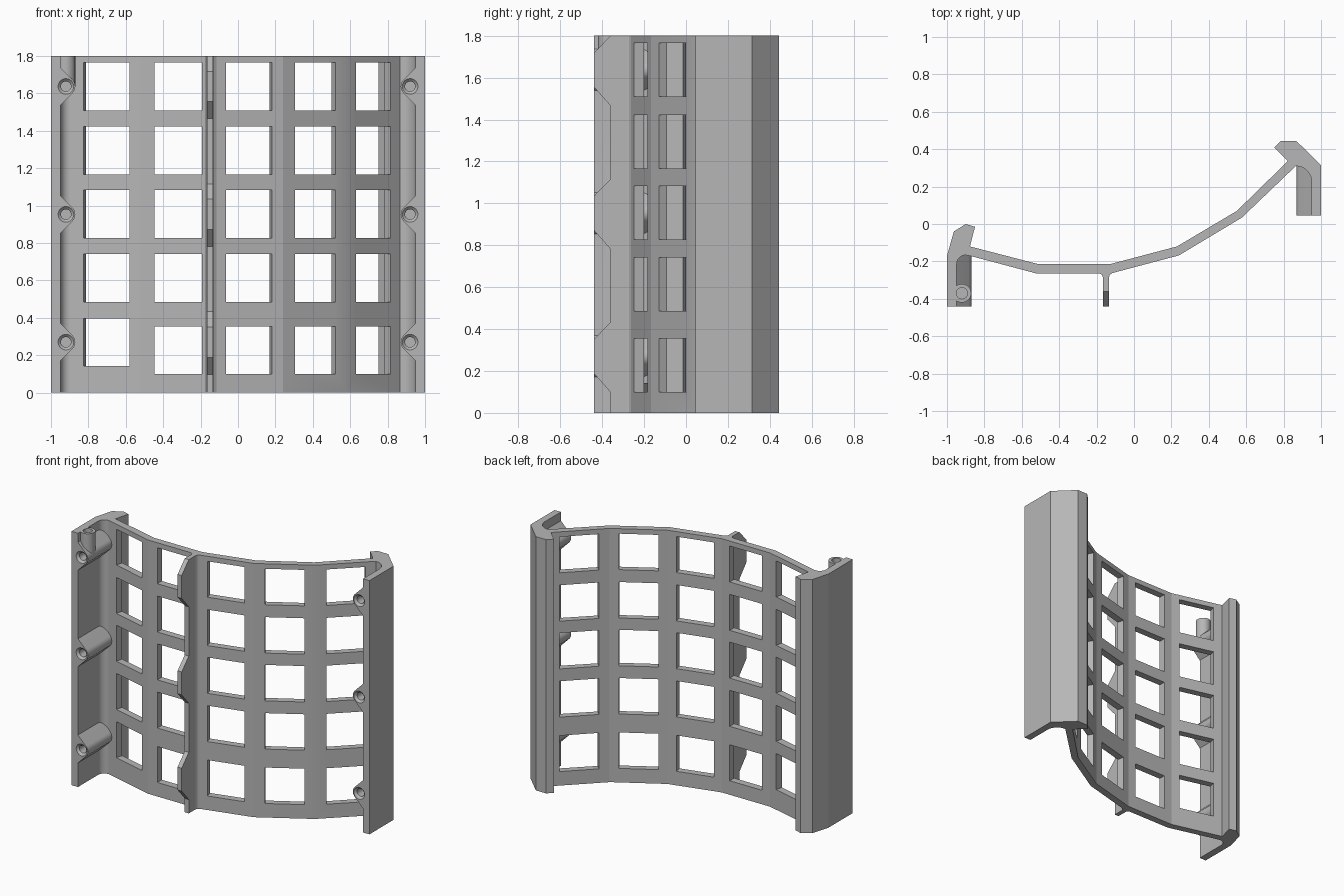
import bpy, bmesh
from math import sin, cos, pi, radians, atan2
from mathutils import Matrix, Vector

if "Cube" in bpy.data.objects:
    bpy.data.objects.remove(bpy.data.objects["Cube"], do_unlink=True)

HEIGHT = 1.8
LEVELS = (0.27, 0.953, 1.637)      # heights of the screw bosses and rib teeth

grey = bpy.data.materials.new("plain grey")
grey.use_nodes = True
grey.diffuse_color = (0.47, 0.47, 0.47, 1)
grey.node_tree.nodes["Principled BSDF"].inputs["Base Color"].default_value = grey.diffuse_color


def arc(cx, cy, r, a0, a1, n=8):
    angles = [radians(a0 + (a1 - a0) * i / n) for i in range(n + 1)]
    return [(cx + r * cos(a), cy + r * sin(a)) for a in angles]


def prism(bm, points, offset):
    """Extrude a closed outline of 3D points along an offset."""
    face = bm.faces.new([bm.verts.new(p) for p in points])
    top = bmesh.ops.extrude_face_region(bm, geom=[face])["geom"]
    verts = [v for v in top if isinstance(v, bmesh.types.BMVert)]
    bmesh.ops.translate(bm, verts=verts, vec=offset)


def turned(bm, profile, matrix, n=24):
    """Solid of revolution about local z from (radius, height) pairs."""
    rings = [[bm.verts.new(matrix @ Vector((r * cos(2 * pi * i / n), r * sin(2 * pi * i / n), h)))
              for i in range(n)] for r, h in profile]
    for low, high in zip(rings, rings[1:]):
        for i in range(n):
            j = (i + 1) % n
            bm.faces.new((low[i], low[j], high[j], high[i]))
    bm.faces.new(rings[0][::-1])
    bm.faces.new(rings[-1])


def finish(name, bm):
    bmesh.ops.recalc_face_normals(bm, faces=bm.faces[:])
    mesh = bpy.data.meshes.new(name)
    bm.to_mesh(mesh)
    bm.free()
    mesh.materials.append(grey)
    obj = bpy.data.objects.new(name, mesh)
    bpy.context.collection.objects.link(obj)
    return obj


def cut(obj, cutter):
    mod = obj.modifiers.new("cut", "BOOLEAN")
    mod.operation = "DIFFERENCE"
    mod.solver = "EXACT"
    mod.object = cutter
    bpy.context.view_layer.update()
    graph = bpy.context.evaluated_depsgraph_get()
    mesh = bpy.data.meshes.new_from_object(obj.evaluated_get(graph))
    obj.modifiers.clear()
    obj.data = mesh


def smooth(obj, angle):
    bpy.ops.object.select_all(action="DESELECT")
    obj.select_set(True)
    bpy.context.view_layer.objects.active = obj
    bpy.ops.object.shade_smooth_by_angle(angle=radians(angle))


# Curved panel with end walls, hooked lips and rib base, one extruded outline
front = [(-0.52, -0.265), (-0.185, -0.265), (-0.171, -0.272), (-0.166, -0.285), (-0.166, -0.36),
         (-0.134, -0.36), (-0.134, -0.285), (-0.129, -0.272), (-0.115, -0.262),
         (0.24, -0.168), (0.578, 0.035)]
back = [(0.55, 0.07), (0.23, -0.12), (-0.13, -0.215), (-0.51, -0.215)]
right_end = [(0.95, 0.045), (1, 0.045), (1, 0.315), (0.867, 0.445), (0.786, 0.445),
             (0.75, 0.41), (0.823, 0.337)]
left_end = [(-0.877, -0.12), (-0.85, -0.015), (-0.9, 0), (-0.963, -0.04), (-1, -0.17),
            (-1, -0.44), (-0.948, -0.44)]
outline = (arc(-0.9, -0.214, 0.048, 180, 90) + [(-0.87, -0.172)] + front
           + arc(0.865, 0.225, 0.085, 90, 0) + right_end + back + left_end)
bm = bmesh.new()
prism(bm, [(x, y, 0) for x, y in outline], (0, 0, HEIGHT))
panel = finish("curved_panel", bm)

# Window cutters: one column square to each facet of the panel
facets = [((-0.87, -0.172), (-0.52, -0.265), -0.703), ((-0.52, -0.265), (-0.13, -0.265), -0.32),
          ((-0.13, -0.265), (0.24, -0.168), 0.058), ((0.24, -0.168), (0.578, 0.035), 0.413),
          ((0.578, 0.035), (0.865, 0.31), 0.724)]
rows = (0.227, 0.613, 0.955, 1.294, 1.637)
bm = bmesh.new()
for col, (a, b, x) in enumerate(facets):
    slope = (b[1] - a[1]) / (b[0] - a[0])
    y = a[1] + slope * (x - a[0])
    for row, z in enumerate(rows):
        if col == 0 and row == 0:
            z = LEVELS[0]
        place = (Matrix.Translation((x, y, z)) @ Matrix.Rotation(atan2(slope, 1), 4, "Z")
                 @ Matrix.Diagonal((0.255, 0.17, 0.255, 1)))
        bmesh.ops.create_cube(bm, size=1, matrix=place)
windows = finish("window_cutter", bm)
cut(panel, windows)

# Screw hole cutters, countersunk, plus the upright hole at the top
hole = [(0.042, -0.02), (0.042, 0), (0.027, 0.015), (0.027, 0.16)]
bm = bmesh.new()
sides = ((-1, -0.44, -0.15), (1, 0.045, 0.33))
for side, y0, y1 in sides:
    for z in LEVELS:
        turned(bm, hole, Matrix.Translation((side * 0.92, y0, z)) @ Matrix.Rotation(-pi / 2, 4, "X"))
turned(bm, [(0.03, 1.72), (0.03, HEIGHT + 0.05)], Matrix.Translation((-0.92, -0.37, 0)))
holes = finish("hole_cutter", bm)
cut(panel, holes)
smooth(panel, 13)

# Screw bosses: rounded nose flaring at 45 degrees into the wall
nose = [(0.97, -0.121)] + arc(0.92, 0, 0.05, 225, 135, 10) + [(0.97, 0.121)]
for side, y0, y1 in sides:
    for i, z in enumerate(LEVELS):
        bm = bmesh.new()
        prism(bm, [(side * x, y0, z + dz) for x, dz in nose], (0, y1 - y0, 0))
        boss = finish(f"{'left' if side > 0 else 'right'}_screw_boss_{i + 1}", bm)
        cut(boss, holes)
        smooth(boss, 30)

# Upright boss standing on the top screw boss
bm = bmesh.new()
turned(bm, [(0.05, LEVELS[2]), (0.05, HEIGHT)], Matrix.Translation((-0.92, -0.37, 0)))
upright = finish("upright_boss", bm)
cut(upright, holes)
smooth(upright, 30)

# Rib teeth with sloped ends
for i, z in enumerate(LEVELS):
    tooth = [(-0.35, -0.172), (-0.36, -0.172), (-0.44, -0.081), (-0.44, 0.081),
             (-0.36, 0.163), (-0.35, 0.163)]
    bm = bmesh.new()
    prism(bm, [(-0.166, y, z + dz) for y, dz in tooth], (0.032, 0, 0))
    finish(f"rib_tooth_{i + 1}", bm)

for cutter in (windows, holes):
    bpy.data.objects.remove(cutter, do_unlink=True)
